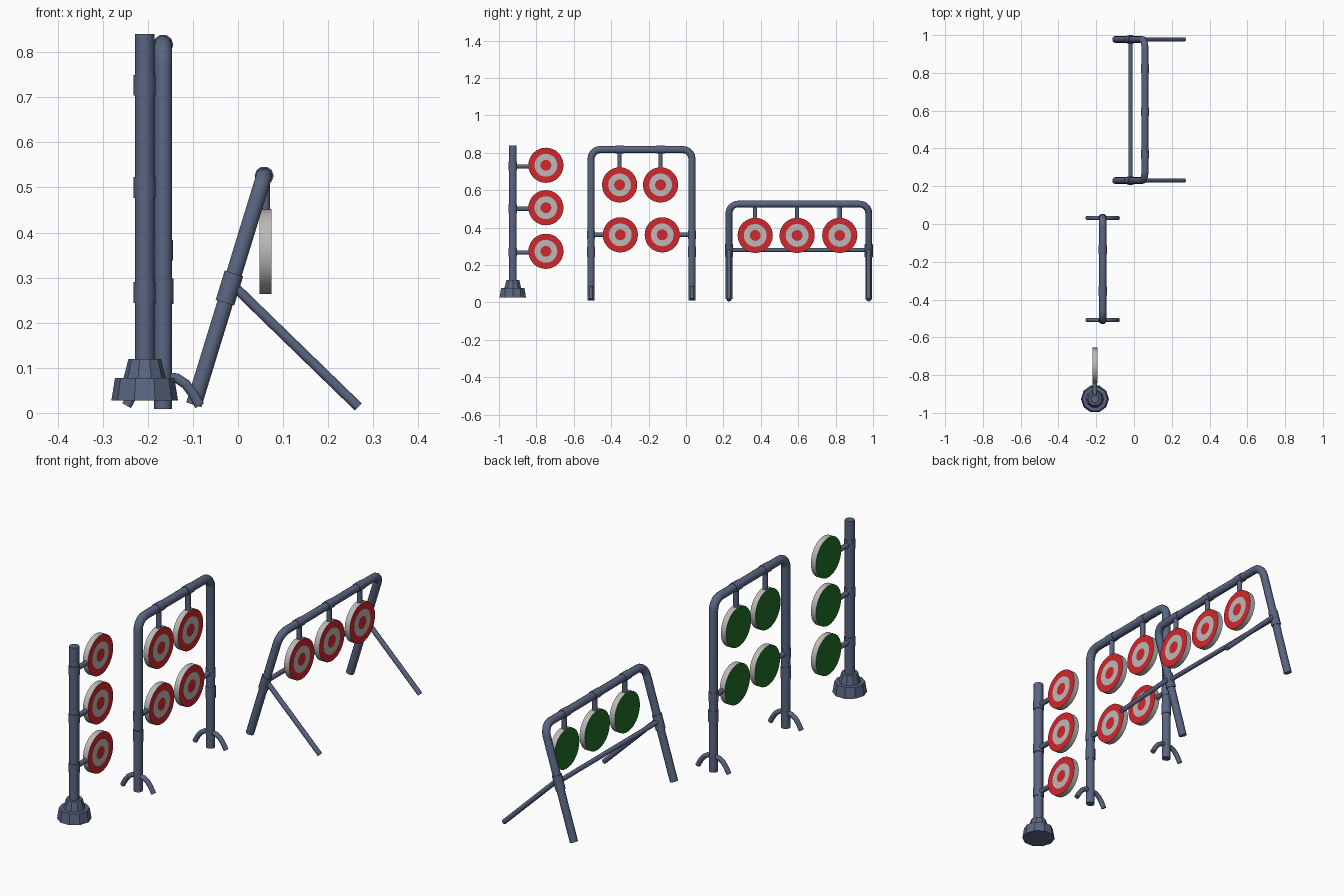
import bpy, bmesh
from math import sin, cos, pi
from mathutils import Vector

if "Cube" in bpy.data.objects:
    bpy.data.objects.remove(bpy.data.objects["Cube"])


def material(name, rgb):
    m = bpy.data.materials.new(name)
    m.diffuse_color = (*rgb, 1)
    m.use_nodes = True
    m.node_tree.nodes["Principled BSDF"].inputs["Base Color"].default_value = m.diffuse_color
    return m


STEEL = material("steel_blue", (0.10, 0.13, 0.22))
RED = material("red", (0.65, 0.02, 0.025))
PALE = material("pale_grey", (0.5, 0.49, 0.48))
GREEN = material("green", (0.015, 0.16, 0.02))
R = 0.094  # target radius


def smooth(ob, angle=0.75):
    bpy.ops.object.select_all(action='DESELECT')
    ob.select_set(True)
    bpy.context.view_layer.objects.active = ob
    bpy.ops.object.shade_smooth_by_angle(angle=angle)


def tube(name, pts, r):
    """Ten-sided capped pipe along a list of points."""
    cu = bpy.data.curves.new(name, 'CURVE')
    cu.dimensions = '3D'
    cu.bevel_depth, cu.bevel_resolution, cu.use_fill_caps = r, 3, True
    sp = cu.splines.new('POLY')
    sp.points.add(len(pts) - 1)
    for p, co in zip(sp.points, pts):
        p.co = (*co, 1)
    tmp = bpy.data.objects.new(name + "_path", cu)
    bpy.context.collection.objects.link(tmp)
    bpy.context.view_layer.update()
    deps = bpy.context.evaluated_depsgraph_get()
    me = bpy.data.meshes.new_from_object(tmp.evaluated_get(deps))
    bpy.data.objects.remove(tmp)
    me.materials.clear()
    me.materials.append(STEEL)
    ob = bpy.data.objects.new(name, me)
    bpy.context.collection.objects.link(ob)
    smooth(ob)
    return ob


def lathe(name, profile, n, mats=None):
    """Revolve (radius, height) points about z; mats gives a slot per band."""
    bm = bmesh.new()
    rings = [[bm.verts.new((r * cos(2 * pi * i / n), r * sin(2 * pi * i / n), z))
              for i in range(n)] if r else [bm.verts.new((0, 0, z))]
             for r, z in profile]
    for k, (a, b) in enumerate(zip(rings, rings[1:])):
        for i in range(n):
            j = (i + 1) % n
            if len(a) == 1:
                vs = (a[0], b[j], b[i])
            elif len(b) == 1:
                vs = (a[i], a[j], b[0])
            else:
                vs = (a[i], a[j], b[j], b[i])
            bm.faces.new(vs).material_index = mats[k] if mats else 0
    bmesh.ops.recalc_face_normals(bm, faces=bm.faces)
    me = bpy.data.meshes.new(name)
    bm.to_mesh(me)
    bm.free()
    ob = bpy.data.objects.new(name, me)
    bpy.context.collection.objects.link(ob)
    return ob


def target(name, x, y, z):
    """Round plate: rings face +x, plain green back faces -x."""
    h = 0.0135
    ob = lathe(name, [(0, -h), (R, -h), (R, h), (0.061, h), (0.029, h), (0, h)],
               32, [0, 1, 2, 1, 2])
    for m in (GREEN, PALE, RED):
        ob.data.materials.append(m)
    ob.rotation_euler = (0, pi / 2, 0)
    ob.location = (x, y, z)
    smooth(ob, 0.5)


def collar(name, c, d, half, r):
    c, d = Vector(c), Vector(d).normalized() * half
    tube(name, [c - d, c + d], r)


def arch(foot, top, y0, y1, bend=0.05):
    """Path of an upside-down U with rounded corners; foot and top are (x, z)."""
    f, t = Vector((foot[0], 0, foot[1])), Vector((top[0], 0, top[1]))
    down = (f - t).normalized()
    left = []
    for i in range(6):
        a = i / 5 * pi / 2
        left.append(t + down * bend * (1 - sin(a)) + Vector((0, y0 + bend * (1 - cos(a)), 0)))
    left.insert(0, f + Vector((0, y0, 0)))
    right = [Vector((p.x, y0 + y1 - p.y, p.z)) for p in reversed(left)]
    return left + right


# Single pole with three side targets
px, py = -0.207, -0.926
tube("pole", [(px, py, 0.08), (px, py, 0.84)], 0.022)
base = lathe("pole_base", [(0, 0.027), (0.074, 0.027), (0.066, 0.077), (0.047, 0.077),
                           (0.036, 0.12), (0, 0.12)], 10)
base.location = (px, py, 0)
base.data.materials.append(STEEL)
for i, z in enumerate((0.727, 0.5, 0.267)):
    collar(f"pole_collar_{i}", (px, py, z), (0, 0, 1), 0.023, 0.0245)
    tube(f"pole_arm_{i}", [(px, py, z), (px, -0.82, z)], 0.012)
    target(f"pole_target_{i}", px, -0.749, z + 0.006)

# Upright frame with four targets
fx, ya, yb, zt = -0.166, -0.508, 0.032, 0.817
tube("upright_frame", arch((fx, 0.009), (fx, zt), ya, yb), 0.02)
half = [(0, 0.08), (0.03, 0.077), (0.05, 0.064), (0.066, 0.043), (0.081, 0.016)]
foot = [(-x, z) for x, z in reversed(half[1:])] + half
for side, y, s in (("left", ya, 1), ("right", yb, -1)):
    tube(f"upright_foot_{side}", [(fx + x, y, z) for x, z in foot], 0.0115)
    collar(f"upright_leg_collar_{side}", (fx, y, 0.27), (0, 0, 1), 0.028, 0.0225)
    collar(f"upright_arm_collar_{side}", (fx, y, 0.361), (0, 0, 1), 0.023, 0.0215)
    tube(f"upright_arm_{side}", [(fx, y, 0.361), (fx, y + s * 0.085, 0.361)], 0.012)
for i, (yu, yl) in enumerate(((-0.355, -0.351), (-0.136, -0.127))):
    collar(f"upright_bar_collar_{i}", (fx, yu, zt), (0, 1, 0), 0.023, 0.0225)
    tube(f"upright_hanger_{i}", [(fx, yu, zt), (fx, yu, 0.70)], 0.012)
    target(f"upright_top_target_{i}", fx, yu, 0.628)
    target(f"upright_low_target_{i}", fx, yl, 0.361)

# Leaning frame with braces and three targets
ya, yb, top, low = 0.23, 0.977, (0.058, 0.526), (-0.098, 0.018)
tube("leaning_frame", arch(low, top, ya, yb), 0.0185)
lean = (top[0] - low[0], 0, top[1] - low[1])
for side, y in (("left", ya), ("right", yb)):
    collar(f"leaning_leg_collar_{side}", (-0.019, y, 0.277), lean, 0.034, 0.0225)
    tube(f"brace_{side}", [(-0.015, y, 0.287), (0.267, y, 0.013)], 0.0115)
tube("cross_bar", [(-0.019, ya, 0.28), (-0.019, yb, 0.28)], 0.011)
for i, y in enumerate((0.37, 0.594, 0.822)):
    collar(f"leaning_bar_collar_{i}", (top[0], y, top[1]), (0, 1, 0), 0.023, 0.021)
    tube(f"leaning_hanger_{i}", [(0.06, y, top[1]), (0.06, y, 0.43)], 0.0115)
    target(f"leaning_target_{i}", 0.061, y, 0.358)
